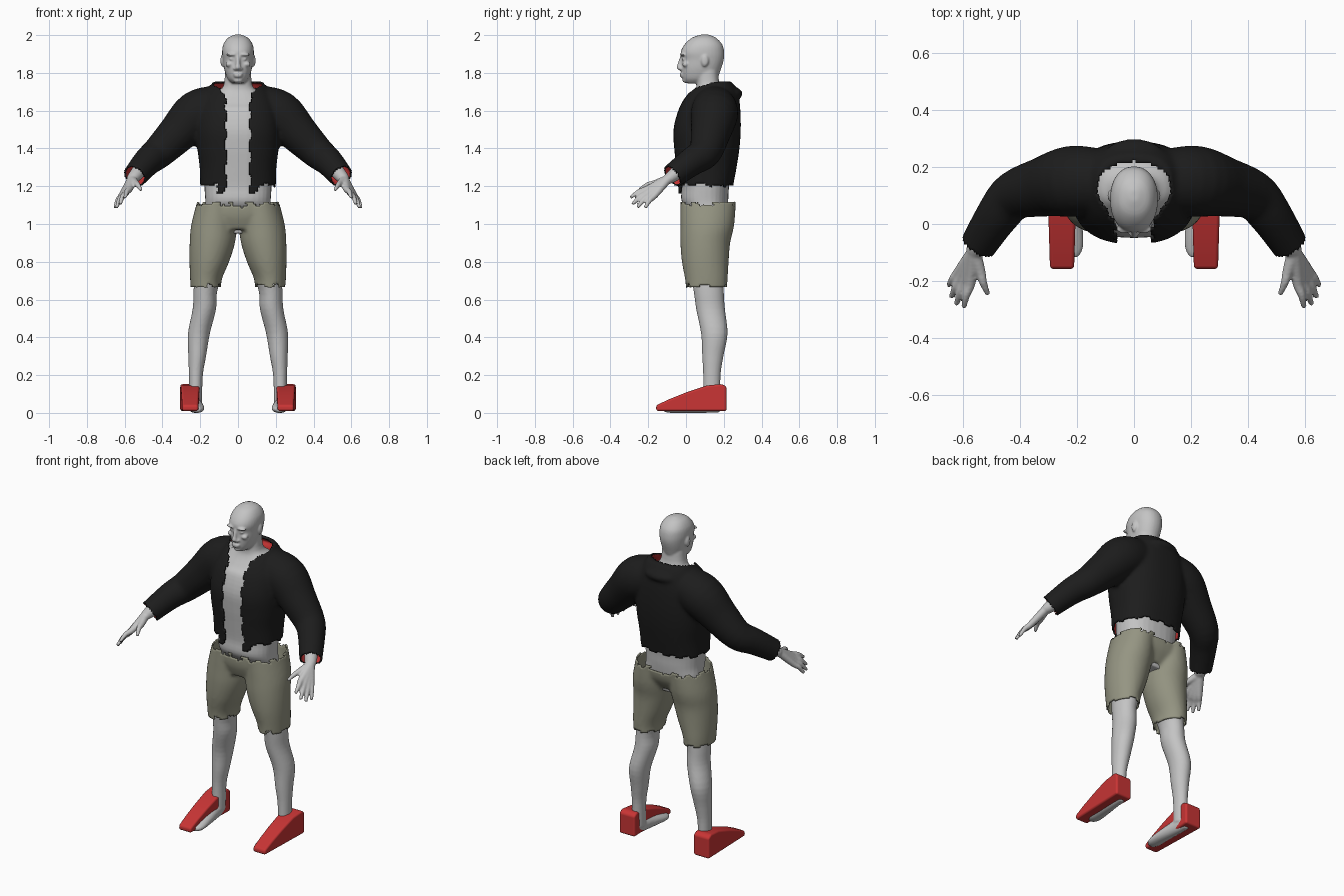
import bpy, bmesh, math
from mathutils import Vector, Matrix

cube = bpy.data.objects.get("Cube")
if cube:
    bpy.data.objects.remove(cube)


def material(name, colour):
    mat = bpy.data.materials.new(name)
    mat.use_nodes = True
    mat.diffuse_color = (*colour, 1)
    mat.node_tree.nodes["Principled BSDF"].inputs["Base Color"].default_value = (*colour, 1)
    return mat


skin_grey = material("skin grey", (0.55, 0.55, 0.55))
cloth_black = material("cloth black", (0.012, 0.012, 0.012))
bright_red = material("bright red", (0.58, 0.035, 0.035))
khaki = material("khaki", (0.3, 0.3, 0.225))


def spline(rings, steps=4):
    """Smoothly resample a list of rings."""
    pts = [Vector(r) for r in rings]
    pts = [pts[0]] + pts + [pts[-1]]
    out = []
    for i in range(1, len(pts) - 2):
        a, b, c, d = pts[i - 1:i + 3]
        for k in range(steps):
            t = k / steps
            out.append(0.5 * (2 * b + (c - a) * t + (2 * a - 5 * b + 4 * c - d) * t ** 2
                              + (3 * b - a - 3 * c + d) * t ** 3))
    return out + [pts[-1]]


def tube(bm, rings, flat=False, power=2, side=1, n=32):
    """Closed loft through rings (x, y, z, radius across, radius up)."""
    rings = spline(rings)
    loops = []
    for i, r in enumerate(rings):
        centre = r.xyz if len(r) == 3 else Vector(r[:3])
        ahead = Vector(rings[min(i + 1, len(rings) - 1)][:3])
        behind = Vector(rings[max(i - 1, 0)][:3])
        turn = Matrix() if flat else (ahead - behind).to_track_quat('Z', 'Y').to_matrix().to_4x4()
        loop = []
        for k in range(n):
            c, s = math.cos(math.tau * k / n), math.sin(math.tau * k / n)
            p = Vector((r[3] * math.copysign(abs(c) ** (2 / power), c),
                        r[4] * math.copysign(abs(s) ** (2 / power), s), 0))
            p = centre + turn @ p
            loop.append(bm.verts.new((p.x * side, p.y, p.z)))
        loops.append(loop)
    for a, b in zip(loops, loops[1:]):
        for k in range(n):
            bm.faces.new((a[k], a[(k + 1) % n], b[(k + 1) % n], b[k]))
    bm.faces.new(loops[0][::-1])
    bm.faces.new(loops[-1])


def trunk(rows, inset=0):
    """Rows (height, front, back, half width) to centred rings."""
    return [(0, (f + b) / 2, z, w - inset, (b - f) / 2 - inset) for z, f, b, w in rows]


def ball(bm, centre, size):
    bmesh.ops.create_uvsphere(bm, u_segments=20, v_segments=12, radius=1,
                              matrix=Matrix.Translation(centre) @ Matrix.Diagonal((*size, 1)))


def add_object(name, bm, mats):
    bmesh.ops.recalc_face_normals(bm, faces=bm.faces)
    mesh = bpy.data.meshes.new(name)
    bm.to_mesh(mesh)
    bm.free()
    obj = bpy.data.objects.new(name, mesh)
    bpy.context.scene.collection.objects.link(obj)
    for m in mats:
        mesh.materials.append(m)
    for poly in mesh.polygons:
        poly.use_smooth = True
    return obj


def fuse(name, bm, mats, voxel, smooth, cut=None, thickness=0):
    """Merge overlapping solids into one skin, trim it, and give cloth a lining."""
    obj = add_object(name, bm, mats)
    remesh = obj.modifiers.new("fuse", 'REMESH')
    remesh.mode = 'VOXEL'
    remesh.voxel_size = voxel
    relax = obj.modifiers.new("relax", 'SMOOTH')
    relax.iterations = smooth
    fused = bpy.data.meshes.new_from_object(obj.evaluated_get(bpy.context.evaluated_depsgraph_get()))
    obj.modifiers.clear()
    obj.data = fused
    bm = bmesh.new()
    bm.from_mesh(fused)
    if cut:
        gone = [f for f in bm.faces if cut(f.calc_center_median())]
        bmesh.ops.delete(bm, geom=gone, context='FACES')
    for f in bm.faces:
        f.smooth = True
        f.material_index = 0
    bm.to_mesh(fused)
    bm.free()
    fused.materials.clear()
    for m in mats:
        fused.materials.append(m)
    if thickness:
        solid = obj.modifiers.new("lining", 'SOLIDIFY')
        solid.thickness = thickness
        solid.offset = -1
        solid.material_offset = len(mats) - 1
    return obj


CHEST = [(1.12, -0.045, 0.245, 0.195), (1.2, -0.045, 0.25, 0.2), (1.3, -0.055, 0.268, 0.203),
         (1.4, -0.066, 0.283, 0.215), (1.5, -0.07, 0.29, 0.22), (1.6, -0.045, 0.288, 0.21)]
ARM = [(0.12, 0.15, 1.62, 0.115), (0.22, 0.15, 1.58, 0.125), (0.32, 0.13, 1.48, 0.105),
       (0.42, 0.1, 1.38, 0.087), (0.48, 0.03, 1.33, 0.076), (0.545, -0.07, 1.255, 0.065)]
CUFF = Vector(ARM[-1][:3])
WRIST = (0.563, -0.1, 1.235)

# Body: torso, neck and head
bm = bmesh.new()
tube(bm, trunk([(0.95, 0.02, 0.21, 0.16), (1.05, 0.0, 0.235, 0.195)] + CHEST, 0.022)
     + trunk([(1.64, 0.01, 0.24, 0.165), (1.69, 0.045, 0.22, 0.125),
              (1.73, 0.055, 0.18, 0.078), (1.82, 0.05, 0.17, 0.068)]), flat=True, power=2.4)
tube(bm, trunk([(1.745, 0.0, 0.13, 0.032), (1.77, -0.018, 0.165, 0.056), (1.82, -0.024, 0.185, 0.073),
                (1.87, -0.022, 0.2, 0.08), (1.91, -0.028, 0.202, 0.084), (1.95, -0.008, 0.192, 0.078),
                (1.985, 0.03, 0.16, 0.054), (2.003, 0.08, 0.12, 0.015)]), flat=True, power=2.2)
# Face features
tube(bm, [(0, -0.02, 1.89, 0.01, 0.01), (0, -0.032, 1.85, 0.011, 0.012),
          (0, -0.036, 1.825, 0.016, 0.014), (0, -0.02, 1.81, 0.014, 0.008)], flat=True)
ball(bm, (0, -0.022, 1.793), (0.026, 0.012, 0.006))
ball(bm, (0, -0.02, 1.782), (0.024, 0.013, 0.007))
ball(bm, (0, -0.005, 1.76), (0.025, 0.014, 0.012))
for s in (1, -1):
    ball(bm, (s * 0.034, -0.018, 1.897), (0.03, 0.016, 0.008))
    ball(bm, (s * 0.032, -0.01, 1.873), (0.015, 0.012, 0.008))
    ball(bm, (s * 0.045, -0.002, 1.845), (0.022, 0.018, 0.014))
    ball(bm, (s * 0.017, -0.027, 1.822), (0.009, 0.01, 0.008))
    ball(bm, (s * 0.083, 0.1, 1.865), (0.01, 0.02, 0.032))
    # Arms
    tube(bm, [(x, y, z, r - 0.03, r - 0.03) for x, y, z, r in ARM[:-1]]
         + [(*CUFF, 0.036, 0.034), (*WRIST, 0.03, 0.026)], side=s)
    # Hands: palm bones, fingers and thumb
    for knuckle, tip in (((0.575, -0.205, 1.185), (0.598, -0.294, 1.14)),
                         ((0.592, -0.2, 1.168), (0.624, -0.283, 1.105)),
                         ((0.605, -0.185, 1.157), (0.642, -0.257, 1.088)),
                         ((0.614, -0.166, 1.152), (0.652, -0.217, 1.085)),
                         ((0.541, -0.165, 1.215), (0.513, -0.248, 1.18))):
        mid = (Vector(knuckle) + Vector(tip)) / 2 + Vector((0.003, 0, 0.008))
        tube(bm, [(*WRIST, 0.026, 0.024), (*knuckle, 0.019, 0.018), (*mid, 0.014, 0.014),
                  (*tip, 0.009, 0.009)], side=s, n=16)
    # Legs
    tube(bm, [(0.225, 0.135, 0.05, 0.034, 0.045), (0.223, 0.137, 0.2, 0.037, 0.046),
              (0.216, 0.142, 0.3, 0.047, 0.056), (0.207, 0.15, 0.42, 0.058, 0.07),
              (0.178, 0.13, 0.55, 0.062, 0.076), (0.172, 0.12, 0.65, 0.063, 0.08),
              (0.14, 0.11, 0.8, 0.085, 0.095), (0.1, 0.11, 1.0, 0.1, 0.1)], flat=True, side=s)
    # Bare feet, showing at the inner edge of the shoes
    tube(bm, [(0.235, 0.18, 0.04, 0.03, 0.038), (0.23, 0.1, 0.042, 0.036, 0.042),
              (0.22, -0.02, 0.03, 0.04, 0.03), (0.218, -0.085, 0.021, 0.038, 0.021),
              (0.22, -0.115, 0.02, 0.022, 0.014)], side=s)
fuse("body", bm, [skin_grey], 0.006, 3)

# Jacket: open front, collar, hood roll and sleeves
bm = bmesh.new()
tube(bm, trunk(CHEST + [(1.67, -0.01, 0.28, 0.185), (1.72, 0.03, 0.265, 0.155),
                        (1.755, 0.07, 0.24, 0.13)]), flat=True, power=2.4, n=48)
ball(bm, (0, 0.25, 1.69), (0.1, 0.05, 0.034))
reach = (CUFF - Vector(ARM[-2][:3])).normalized()
for s in (1, -1):
    tube(bm, [(x, y, z, r, r) for x, y, z, r in ARM] + [(*(CUFF + reach * 0.05), 0.063, 0.063)], side=s)


def jag(p, size):
    return size * (math.sin(70 * p.x + 40 * p.y + 55 * p.z) > 0.2)


def jacket_cut(p):
    x = abs(p.x)
    if x > 0.4:
        return (Vector((x, p.y, p.z)) - CUFF).dot(reach) > 0
    opening = 0.062 + jag(p, 0.01) + max(0, p.z - 1.66) * 0.4
    collar = p.z > 1.62 and (x / 0.135) ** 2 + ((p.y - 0.12) / 0.1) ** 2 < 1
    hem = (1.16 if x < 0.11 and p.y < 0.1 else 1.2) + jag(p, 0.012)
    return collar or (p.y < 0.1 and x < opening) or p.z < hem


fuse("jacket", bm, [cloth_black, bright_red], 0.011, 5, jacket_cut, 0.01)

# Shorts
bm = bmesh.new()
tube(bm, trunk([(0.97, 0.0, 0.2, 0.14), (1.05, -0.028, 0.25, 0.215), (1.15, -0.03, 0.262, 0.203)]),
     flat=True, power=2.4)
for s in (1, -1):
    tube(bm, [(0.167, 0.108, 0.61, 0.08, 0.106), (0.17, 0.108, 0.7, 0.083, 0.112),
              (0.152, 0.102, 0.8, 0.105, 0.124), (0.136, 0.102, 0.9, 0.12, 0.132),
              (0.126, 0.113, 1.0, 0.121, 0.143), (0.108, 0.118, 1.15, 0.1, 0.148)], flat=True, side=s)


def shorts_cut(p):
    waist = 1.1 - (0.02 if abs(p.x) < 0.03 else 0) + jag(p, 0.012)
    return p.z > waist or p.z < 0.665 + jag(p, 0.016)


fuse("shorts", bm, [khaki], 0.011, 4, shorts_cut, 0.008)

# Shoes: tapered wedges
PROFILE = [(0.215, 0.01), (0.215, 0.138), (0.19, 0.153), (0.11, 0.145), (0.0, 0.108),
           (-0.09, 0.072), (-0.158, 0.04), (-0.158, 0.01)]
bm = bmesh.new()
for s in (1, -1):
    walls = []
    for edge in (-1, 1):
        walls.append([bm.verts.new((s * (0.253 + edge * (0.047 + 0.03 * y)), y, z)) for y, z in PROFILE])
    inner, outer = walls
    bm.faces.new(inner)
    bm.faces.new(outer[::-1])
    for i in range(len(PROFILE)):
        j = (i + 1) % len(PROFILE)
        bm.faces.new((inner[i], outer[i], outer[j], inner[j]))
shoes = add_object("shoes", bm, [bright_red])
bevel = shoes.modifiers.new("rounded edges", 'BEVEL')
bevel.width = 0.012
bevel.segments = 3
bevel.harden_normals = True
